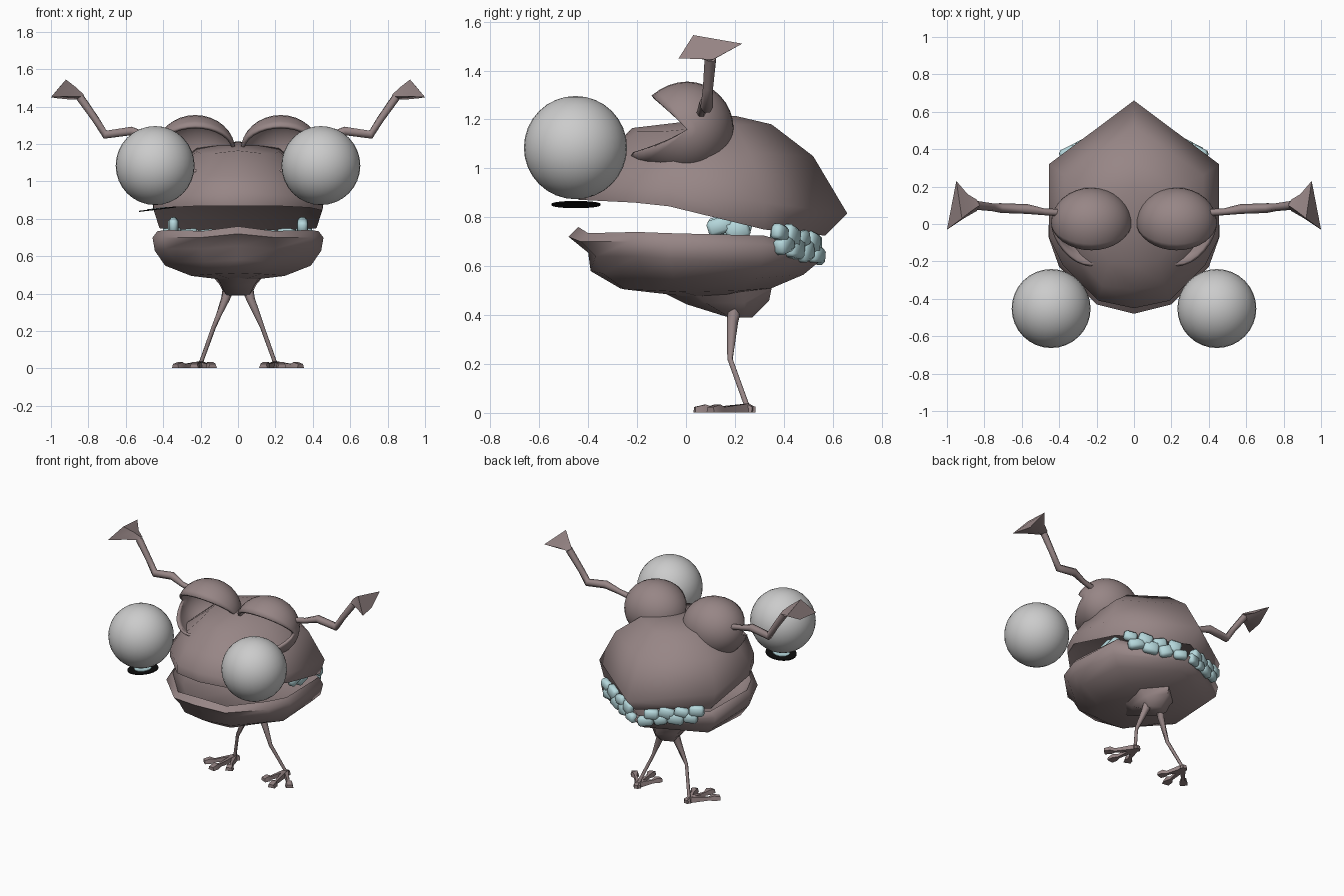
import bpy, bmesh, math, random
from mathutils import Vector, Matrix

if "Cube" in bpy.data.objects:
    bpy.data.objects.remove(bpy.data.objects["Cube"])

random.seed(4)


def mat(name, rgb):
    m = bpy.data.materials.new(name)
    m.diffuse_color = (*rgb, 1)
    m.use_nodes = True
    m.node_tree.nodes["Principled BSDF"].inputs["Base Color"].default_value = m.diffuse_color
    return m


SKIN = mat("mauve_skin", (0.31, 0.238, 0.238))
EYE = mat("pale_grey", (0.6, 0.6, 0.6))
TOOTH = mat("pale_teal", (0.46, 0.68, 0.71))
BLACK = mat("black", (0.004, 0.004, 0.004))


def finish(name, bm, material, angle=65, fix=True):
    if fix:
        bmesh.ops.recalc_face_normals(bm, faces=bm.faces)
    me = bpy.data.meshes.new(name)
    bm.to_mesh(me)
    bm.free()
    me.materials.append(material)
    me.shade_smooth()
    me.set_sharp_from_angle(angle=math.radians(angle))
    ob = bpy.data.objects.new(name, me)
    bpy.context.collection.objects.link(ob)
    return ob


def loft(bm, rings, cap_start=None, cap_end=None):
    """Skin a list of closed rings; caps are a point, True for a flat face, or None."""
    vs = [[bm.verts.new(p) for p in r] for r in rings]
    n = len(vs[0])
    for a, b in zip(vs, vs[1:]):
        for i in range(n):
            j = (i + 1) % n
            bm.faces.new((a[i], a[j], b[j], b[i]))
    for ring, cap in ((vs[0], cap_start), (vs[-1], cap_end)):
        if cap is True:
            bm.faces.new(ring)
        elif cap:
            c = bm.verts.new(cap)
            for i in range(n):
                bm.faces.new((ring[i], ring[(i + 1) % n], c))


def mirrored(half):
    """Half outline from back centre to front centre -> full closed ring."""
    return half + [(-x, y, z) for x, y, z in reversed(half[1:-1])]


def tube(bm, path, radii, sides=6):
    pts = [Vector(p) for p in path]
    rings = []
    for i, p in enumerate(pts):
        d = (pts[min(i + 1, len(pts) - 1)] - pts[max(i - 1, 0)]).normalized()
        q = d.to_track_quat('Z', 'Y')
        rings.append([p + q @ Vector((radii[i] * math.cos(t), radii[i] * math.sin(t), 0))
                      for t in (2 * math.pi * k / sides for k in range(sides))])
    loft(bm, rings, True, True)


# Upper head: roof of the mouth, rim, bulge, then the skull rising to the crown
head = [
    [(0, .42, .80), (.33, .25, .82), (.38, -.06, .90), (.33, -.16, .91), (.17, -.34, .91), (0, -.37, .91)],
    [(0, .57, .725), (.42, .32, .75), (.45, -.07, .845), (.385, -.21, .86), (.19, -.41, .87), (0, -.44, .87)],
    [(0, .66, .815), (.455, .32, .86), (.455, -.07, .91), (.38, -.22, .92), (.19, -.41, .93), (0, -.45, .94)],
    [(0, .52, 1.05), (.37, .26, 1.06), (.37, -.05, 1.04), (.31, -.17, 1.02), (.17, -.33, 1.03), (0, -.35, 1.03)],
    [(0, .35, 1.18), (.22, .2, 1.18), (.22, 0, 1.16), (.2, -.1, 1.15), (.13, -.2, 1.15), (0, -.22, 1.165)],
]
bm = bmesh.new()
loft(bm, [mirrored(r) for r in head], (0, .05, .90), (0, .2, 1.215))
finish("upper_head", bm, SKIN)

# Lower jaw: mouth floor, rim, protruding lip, then the belly
jaw = [
    [(0, .42, .62), (.33, .25, .65), (.37, -.06, .66), (.32, -.16, .66), (.16, -.34, .67), (0, -.37, .68)],
    [(0, .53, .665), (.41, .32, .725), (.43, -.07, .735), (.37, -.2, .74), (.19, -.4, .735), (0, -.44, .76)],
    [(0, .56, .64), (.45, .31, .69), (.457, -.07, .70), (.4, -.23, .70), (.2, -.43, .70), (0, -.48, .72)],
    [(0, .54, .615), (.43, .31, .61), (.445, -.07, .63), (.385, -.2, .64), (.2, -.37, .64), (0, -.40, .655)],
    [(0, .48, .565), (.37, .28, .55), (.39, -.05, .55), (.33, -.17, .57), (.18, -.34, .57), (0, -.39, .58)],
    [(0, .35, .51), (.22, .22, .50), (.25, -.02, .495), (.2, -.12, .50), (.12, -.25, .505), (0, -.27, .51)],
]
bm = bmesh.new()
loft(bm, [mirrored(r) for r in jaw], (0, .05, .62), (0, .1, .465))
finish("lower_jaw", bm, SKIN)

# Pelvis under the belly
bm = bmesh.new()
loft(bm, [mirrored(r) for r in (
    [(0, .35, .51), (.15, .22, .51), (.12, .02, .50), (0, -.09, .49)],
    [(0, .34, .46), (.10, .24, .45), (.09, .08, .45), (0, .0, .445)],
    [(0, .27, .39), (.07, .24, .39), (.06, .18, .39), (0, .16, .395)])], True, True)
finish("pelvis", bm, SKIN)

for side, s in (("right", 1), ("left", -1)):
    # Hollow eyelids: sphere around the x axis with a wedge opened at the front
    bm = bmesh.new()
    bmesh.ops.create_uvsphere(bm, u_segments=32, v_segments=16, radius=1,
                              matrix=Matrix.Rotation(math.pi / 2, 4, 'Y'))
    gone = []
    for f in bm.faces:
        c = f.calc_center_median()
        a = math.degrees(math.atan2(c.z, -c.y))   # 0 = forward, 90 = up
        if -33 < a < 45:
            gone.append(f)
    bmesh.ops.delete(bm, geom=gone, context='FACES')
    for v in bm.verts:
        x, y, z = v.co
        push = 1 + (.55 if z < 0 else .12) * max(0, -y)
        v.co = Vector((s * .228 + x * .215, .005 + y * .19 * push, 1.16 + z * .195))
    bmesh.ops.recalc_face_normals(bm, faces=bm.faces)
    ob = finish(side + "_eyelid", bm, SKIN, fix=False)
    sol = ob.modifiers.new("thickness", 'SOLIDIFY')
    sol.thickness = .018
    sol.offset = -1

    # Eyeball floating ahead of the lid
    bm = bmesh.new()
    bmesh.ops.create_uvsphere(bm, u_segments=32, v_segments=16, radius=.211,
                              matrix=Matrix.Translation((s * .443, -.452, 1.085)))
    finish(side + "_eyeball", bm, EYE)

    # Arm and webbed triangular hand
    bm = bmesh.new()
    tube(bm, [(s * .38, .06, 1.22), (s * .48, .065, 1.24), (s * .57, .08, 1.27), (s * .71, .085, 1.25),
              (s * .76, .09, 1.33), (s * .845, .10, 1.45)], [.02, .018, .026, .026, .021, .024])
    finish(side + "_arm", bm, SKIN)
    bm = bmesh.new()
    loft(bm, [[(s * x, y, z) for x, y, z in r] for r in (
        [(.84, .13, 1.455), (.825, .10, 1.465), (.84, .07, 1.455), (.85, .10, 1.44)],
        [(.89, .16, 1.475), (.868, .07, 1.505), (.91, .03, 1.455), (.90, .10, 1.438)],
        [(.95, .23, 1.51), (.92, .03, 1.545), (1.0, -.03, 1.45), (.97, .11, 1.445)])], True, True)
    finish(side + "_hand", bm, SKIN, 50)

    # Leg
    bm = bmesh.new()
    tube(bm, [(s * .05, .20, .43), (s * .068, .19, .37), (s * .13, .18, .22), (s * .195, .245, .04),
              (s * .2, .25, .015)], [.032, .024, .012, .011, .018])
    finish(side + "_leg", bm, SKIN)

    # Foot: heel with three toes ending in flared pads
    bm = bmesh.new()
    heel = Vector((s * .2, .25, .018))
    for tx, ty in ((.135, .09), (.235, .035), (.335, .10)):
        tip = Vector((s * tx, ty, .015))
        d = (tip - heel).normalized()
        w = Vector((-d.y, d.x, 0))
        rings = []
        for t, half, top in ((-.15, .015, .025), (0, .02, .038), (.65, .01, .024), (.8, .026, .034), (1, .024, .024)):
            p = heel.lerp(tip, t)
            rings.append([Vector((p.x, p.y, 0)) + w * k * half + Vector((0, 0, z))
                          for k, z in ((-1, .002), (1, .002), (.7, top), (-.7, top))])
        loft(bm, rings, True, True)
    finish(side + "_foot", bm, SKIN)

    # Chunky uneven teeth along the back rim, and a few inside the cheek
    bm = bmesh.new()
    spots = []
    for row in (0, 1):
        for i in range(4):
            t = (i + .2 + .4 * row) / 4
            spots.append((Vector((.37, .375, .74)).lerp(Vector((.02, .55, .685)), t)
                          - Vector((0, 0, .045 * row)), -26.5))
    spots += [(Vector((.345, y, z)), -90) for y, z in ((.14, .765), (.21, .75))]
    for p, turn in spots:
        m = (Matrix.Translation((s * p.x, p.y, p.z)) @ Matrix.Rotation(math.radians(s * turn), 4, 'Z')
             @ Matrix.Rotation(random.uniform(-.35, .35), 4, 'Y')
             @ Matrix.Diagonal((random.uniform(.085, .11), random.uniform(.045, .06), random.uniform(.06, .085), 1)))
        bmesh.ops.create_cube(bm, size=1, matrix=m)
    bmesh.ops.bevel(bm, geom=list(bm.edges), offset=.014, segments=1, affect='EDGES')
    finish(side + "_teeth", bm, TOOTH, 50)

# Loose iris disc under one eyeball: black with a pale centre
bm = bmesh.new()
place = Matrix.Translation((-.43, -.45, .852)) @ Matrix.Rotation(-.12, 4, 'Y')
bmesh.ops.create_cone(bm, cap_ends=True, segments=32, radius1=.1, radius2=.1, depth=.006, matrix=place)
finish("iris_rim", bm, BLACK)
bm = bmesh.new()
bmesh.ops.create_cone(bm, cap_ends=True, segments=24, radius1=.055, radius2=.055, depth=.004,
                      matrix=place @ Matrix.Translation((0, 0, .004)))
finish("iris_centre", bm, TOOTH)
